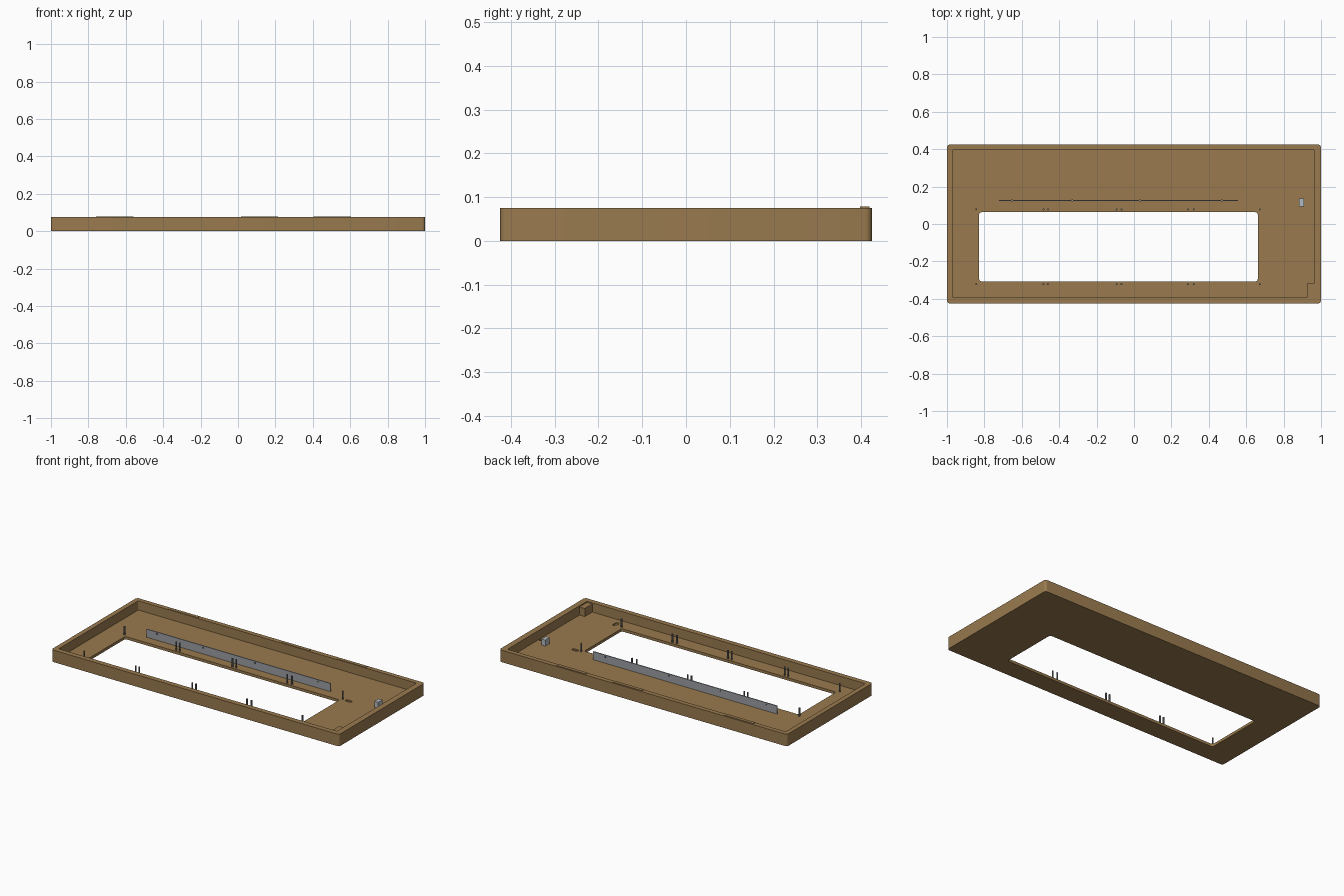
import bpy, bmesh, math

if "Cube" in bpy.data.objects:
    bpy.data.objects.remove(bpy.data.objects["Cube"])

RIM, FLOOR = 0.075, 0.017


def material(name, rgb):
    m = bpy.data.materials.new(name)
    m.diffuse_color = (*rgb, 1)
    m.use_nodes = True
    m.node_tree.nodes["Principled BSDF"].inputs["Base Color"].default_value = m.diffuse_color
    return m


wood = material("wood brown", (0.32, 0.195, 0.078))
silver = material("silver grey", (0.33, 0.34, 0.36))
pale = material("pale grey", (0.45, 0.5, 0.54))
steel = material("dark steel", (0.17, 0.17, 0.18))


def finish(bm, name, mat):
    bmesh.ops.recalc_face_normals(bm, faces=bm.faces)
    me = bpy.data.meshes.new(name)
    bm.to_mesh(me)
    bm.free()
    me.materials.append(mat)
    ob = bpy.data.objects.new(name, me)
    bpy.context.collection.objects.link(ob)
    return ob


def rounded(x0, x1, y0, y1, r, seg=5):
    """Counter-clockwise outline of a rounded rectangle."""
    pts = []
    for i, (cx, cy) in enumerate([(x1 - r, y1 - r), (x0 + r, y1 - r),
                                  (x0 + r, y0 + r), (x1 - r, y0 + r)]):
        for k in range(seg + 1):
            a = math.pi / 2 * (i + k / seg)
            pts.append((cx + r * math.cos(a), cy + r * math.sin(a)))
    return pts


def slab(name, outline, z0, z1, mat):
    bm = bmesh.new()
    face = bm.faces.new([bm.verts.new((x, y, z0)) for x, y in outline])
    ext = bmesh.ops.extrude_face_region(bm, geom=[face])
    for v in ext["geom"]:
        if isinstance(v, bmesh.types.BMVert):
            v.co.z = z1
    return finish(bm, name, mat)


def box(name, x0, x1, y0, y1, z0, z1, mat):
    return slab(name, [(x0, y0), (x1, y0), (x1, y1), (x0, y1)], z0, z1, mat)


def smooth(ob):
    bpy.ops.object.select_all(action='DESELECT')
    ob.select_set(True)
    bpy.context.view_layer.objects.active = ob
    bpy.ops.object.shade_smooth_by_angle(angle=math.radians(35))


# Tray: a ring of rounded outlines swept from outside wall to window opening
outer = rounded(-1, 1, -0.425, 0.425, 0.016)
inner = rounded(-0.97, 0.963, -0.393, 0.396, 0.006)
window = rounded(-0.828, 0.662, -0.307, 0.063, 0.014)
bm = bmesh.new()
rings = [[bm.verts.new((x, y, z)) for x, y in pts] for pts, z in
         [(outer, 0), (outer, RIM), (inner, RIM), (inner, FLOOR), (window, FLOOR), (window, 0)]]
for a, b in zip(rings, rings[1:] + rings[:1]):
    for i in range(len(a)):
        j = (i + 1) % len(a)
        bm.faces.new((a[i], a[j], b[j], b[i]))
tray = finish(bm, "tray", wood)

# Shallow slots in the floor
for i, (x0, x1, y0, y1) in enumerate([(0.692, 0.734, 0.07, 0.09),
                                      (0.925, 0.961, 0.07, 0.09),
                                      (0.711, 0.734, -0.357, -0.315)]):
    cutter = slab(f"slot_cutter_{i}", rounded(x0, x1, y0, y1, 0.008, 3),
                  FLOOR - 0.008, FLOOR + 0.01, wood)
    cutter.hide_render = True
    cutter.hide_set(True)
    mod = tray.modifiers.new("slot", 'BOOLEAN')
    mod.operation, mod.solver, mod.object = 'DIFFERENCE', 'EXACT', cutter
smooth(tray)

# Corner block and thin tabs along the back rim
box("corner_block", 0.926, 0.966, -0.396, -0.318, FLOOR - 0.002, 0.068, wood)
for i, x in enumerate((-0.66, 0.115, 0.505)):
    box(f"rim_tab_{i}", x - 0.1, x + 0.1, 0.398, 0.419, RIM - 0.002, RIM + 0.003, wood)

# Upright strip behind the window, with small fixing studs
box("upright_strip", -0.722, 0.555, 0.123, 0.129, FLOOR, 0.068, silver)
for i, x in enumerate((-0.65, -0.33, 0.03, 0.47)):
    box(f"strip_stud_{i}", x - 0.004, x + 0.004, 0.120, 0.132, 0.052, 0.060, steel)

# Small connector
box("connector", 0.882, 0.908, 0.094, 0.136, FLOOR, 0.055, pale)

# Pins around the window
for row, y in enumerate((0.078, -0.322)):
    for i, x in enumerate((-0.843, -0.484, -0.46, -0.093, -0.067, 0.288, 0.32, 0.673)):
        bm = bmesh.new()
        bmesh.ops.create_cone(bm, cap_ends=True, segments=12, radius1=0.005,
                              radius2=0.005, depth=0.07 - FLOOR)
        bmesh.ops.translate(bm, verts=bm.verts, vec=(x, y, (0.07 + FLOOR) / 2))
        smooth(finish(bm, f"pin_{row}_{i}", steel))
